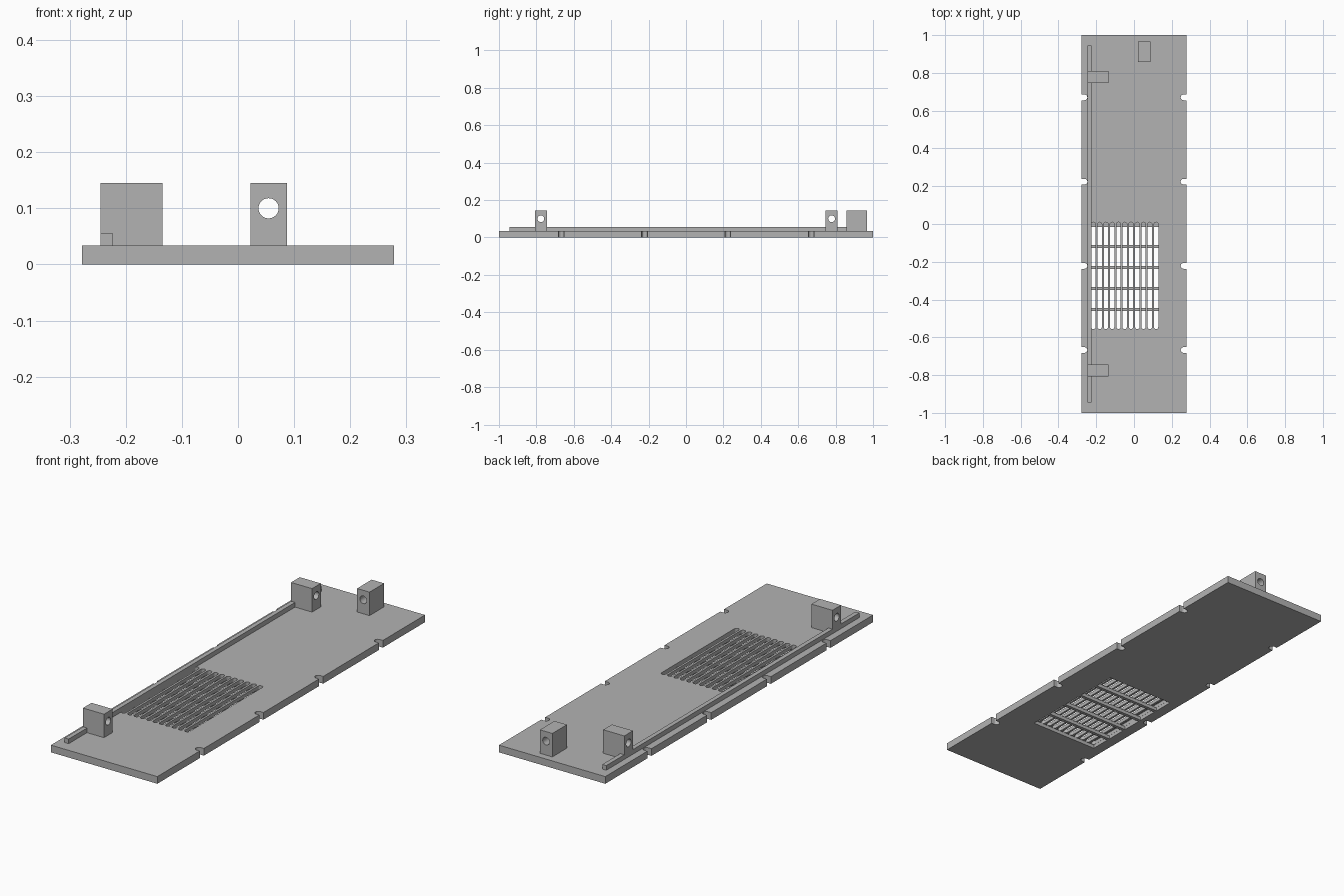
import bpy, bmesh, math
from mathutils import Matrix, Vector

default = bpy.data.objects.get("Cube")
if default:
    bpy.data.objects.remove(default, do_unlink=True)

grey = bpy.data.materials.new("plain_grey")
grey.use_nodes = True
COLOUR = (0.45, 0.45, 0.45, 1)
grey.diffuse_color = COLOUR
grey.node_tree.nodes["Principled BSDF"].inputs["Base Color"].default_value = COLOUR

HALF_W, THICK, MID = 0.278, 0.034, 0.017
BLOCK_TOP, HOLE_Z, HOLE_R = 0.145, 0.10, 0.018


def add_box(bm, x0, x1, y0, y1, z0, z1):
    size = Matrix.Diagonal((x1 - x0, y1 - y0, z1 - z0, 1))
    place = Matrix.Translation(((x0 + x1) / 2, (y0 + y1) / 2, (z0 + z1) / 2))
    bmesh.ops.create_cube(bm, size=1, matrix=place @ size)


def add_stadium(bm, start, end, radius, z0, z1, steps=10):
    """Upright prism with a round cap at each end of a line."""
    start, end = Vector(start), Vector(end)
    heading = math.atan2(end.y - start.y, end.x - start.x)
    verts = []
    for centre, turn in ((end, -math.pi / 2), (start, math.pi / 2)):
        for i in range(steps + 1):
            a = heading + turn + math.pi * i / steps
            verts.append(bm.verts.new((centre.x + radius * math.cos(a),
                                       centre.y + radius * math.sin(a), z0)))
    face = bm.faces.new(verts)
    ext = bmesh.ops.extrude_face_region(bm, geom=[face])
    top = [v for v in ext["geom"] if isinstance(v, bmesh.types.BMVert)]
    bmesh.ops.translate(bm, verts=top, vec=(0, 0, z1 - z0))
    bmesh.ops.recalc_face_normals(bm, faces=bm.faces)


def make_object(name, bm):
    mesh = bpy.data.meshes.new(name)
    bm.to_mesh(mesh)
    bm.free()
    mesh.materials.append(grey)
    obj = bpy.data.objects.new(name, mesh)
    bpy.context.collection.objects.link(obj)
    return obj


def box_object(name, *bounds):
    bm = bmesh.new()
    add_box(bm, *bounds)
    return make_object(name, bm)


def cut(obj, bm):
    """Subtract the cutter and bake the result."""
    cutter = make_object("cutter", bm)
    cutter.hide_render = True
    mod = obj.modifiers.new("cut", "BOOLEAN")
    mod.operation, mod.solver, mod.object = "DIFFERENCE", "EXACT", cutter
    bpy.context.view_layer.update()
    graph = bpy.context.evaluated_depsgraph_get()
    baked = bpy.data.meshes.new_from_object(obj.evaluated_get(graph))
    obj.modifiers.clear()
    obj.data = baked
    bpy.data.objects.remove(cutter, do_unlink=True)


# Base plate with rounded notches along both long edges
plate = box_object("base_plate", -HALF_W, HALF_W, -1, 1, 0, THICK)
bm = bmesh.new()
for side in (-1, 1):
    for y in (-0.667, -0.222, 0.224, 0.67):
        add_stadium(bm, (side * 0.262, y), (side * 0.32, y), 0.015, -0.05, 0.08)
cut(plate, bm)

# Long vent slots in the upper half of the plate
bm = bmesh.new()
for i in range(11):
    x = -0.215 + i * 0.0332
    add_stadium(bm, (x, -0.545), (x, -0.002), 0.0115, MID - 0.0005, 0.08)
cut(plate, bm)

# Wide pockets underneath, leaving cross bars between them
bm = bmesh.new()
for i in range(5):
    y = -0.557 + i * 0.1115
    add_box(bm, -0.227, 0.129, y, y + 0.096, -0.05, MID)
cut(plate, bm)

# Rail along the right edge
box_object("side_rail", -0.245, -0.224, -0.945, 0.945, THICK, 0.056)


# Mounting blocks with a round hole through each
def mounting_block(name, x0, x1, y0, y1, axis):
    block = box_object(name, x0, x1, y0, y1, THICK, BLOCK_TOP)
    rot = Matrix.Rotation(math.pi / 2, 4, "Y" if axis == "X" else "X")
    place = Matrix.Translation(((x0 + x1) / 2, (y0 + y1) / 2, HOLE_Z))
    drill = bmesh.new()
    bmesh.ops.create_cone(drill, cap_ends=True, segments=32, radius1=HOLE_R,
                          radius2=HOLE_R, depth=0.3, matrix=place @ rot)
    cut(block, drill)


mounting_block("front_block", -0.245, -0.135, -0.808, -0.744, "X")
mounting_block("rear_block", -0.245, -0.135, 0.746, 0.811, "X")
mounting_block("end_block", 0.022, 0.087, 0.858, 0.967, "Y")
